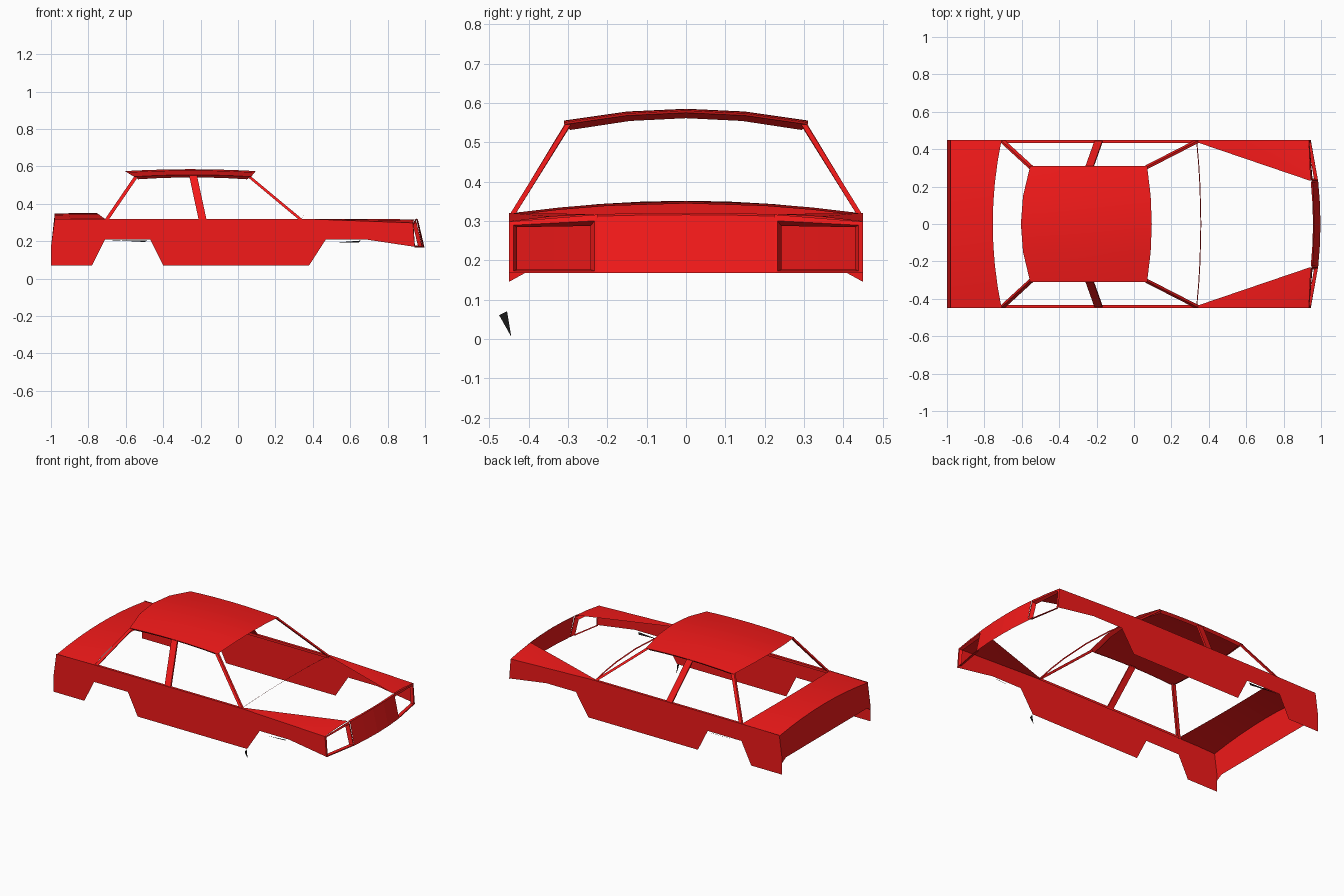
import bpy, bmesh
from mathutils import Vector

if "Cube" in bpy.data.objects:
    bpy.data.objects.remove(bpy.data.objects["Cube"])

def material(name, color):
    m = bpy.data.materials.new(name)
    m.diffuse_color = color
    m.use_nodes = True
    m.node_tree.nodes["Principled BSDF"].inputs["Base Color"].default_value = m.diffuse_color
    return m

RED = material("red_paint", (0.9, 0.01, 0.01, 1))
BLACK = material("black_trim", (0.01, 0.01, 0.01, 1))

def make(name, verts, faces, mat=RED, mirror=False, smooth=False):
    me = bpy.data.meshes.new(name)
    me.from_pydata([tuple(v) for v in verts], [], faces)
    bm = bmesh.new()
    bm.from_mesh(me)
    bmesh.ops.recalc_face_normals(bm, faces=bm.faces)
    bm.to_mesh(me)
    bm.free()
    ob = bpy.data.objects.new(name, me)
    bpy.context.collection.objects.link(ob)
    me.materials.append(mat)
    if mirror:
        mod = ob.modifiers.new("mirror", 'MIRROR')
        mod.use_axis = (False, True, False)
        mod.use_clip = False
    if smooth:
        bpy.ops.object.select_all(action='DESELECT')
        ob.select_set(True)
        bpy.context.view_layer.objects.active = ob
        bpy.ops.object.shade_smooth_by_angle(angle=0.5)
    return ob

def sheet(name, rows, **kw):
    """Skin equal-length rows of points with quads."""
    n = len(rows[0])
    faces = [(r * n + c, r * n + c + 1, (r + 1) * n + c + 1, (r + 1) * n + c)
             for r in range(len(rows) - 1) for c in range(n - 1)]
    return make(name, [p for row in rows for p in row], faces, **kw)

def bar(name, top, bottom, wx, wy):
    """Slanted mirrored pillar with a rectangular section."""
    verts = [(p[0] + a * wx / 2, p[1] + b * wy / 2, p[2])
             for p in (bottom, top) for a, b in ((-1, -1), (1, -1), (1, 1), (-1, 1))]
    faces = [(i, (i + 1) % 4, 4 + (i + 1) % 4, 4 + i) for i in range(4)]
    make(name, verts, faces + [(3, 2, 1, 0), (4, 5, 6, 7)], mirror=True)

# Side panels with wheel arch cut-outs
profile = [(-1, 0.07), (-0.78, 0.07), (-0.71, 0.21), (-0.47, 0.21), (-0.40, 0.07),
           (0.38, 0.07), (0.47, 0.21), (0.68, 0.21), (0.945, 0.17), (0.935, 0.298),
           (0.34, 0.32), (-0.70, 0.32), (-0.98, 0.318), (-1, 0.17)]
make("side_panel", [(x, 0.45, z) for x, z in profile],
     [tuple(range(len(profile)))], mirror=True)

# Window sill ledge along the belt line
belt = [(-0.72, 0.32), (0.34, 0.32)]
sheet("window_sill", [[(x, 0.45, z) for x, z in belt], [(x, 0.434, z) for x, z in belt],
                      [(x, 0.434, z - 0.015) for x, z in belt]], mirror=True)

# Roof: crowned panel with a turned-in lip
YS = (-0.31, -0.15, 0, 0.15, 0.31)
STEPS = 6

def roof_point(i, y):
    q, t = (y / 0.31) ** 2, i / STEPS
    x0, x1 = -0.605 + 0.05 * q, 0.095 - 0.025 * q
    return Vector((x0 + (x1 - x0) * t, y, 0.585 - 0.03 * q - 0.01 * (2 * t - 1) ** 2))

sheet("roof", [[roof_point(i, y) for y in YS] for i in range(STEPS + 1)], smooth=True)
rim = ([roof_point(0, y) for y in YS] + [roof_point(i, YS[-1]) for i in range(1, STEPS)]
       + [roof_point(STEPS, y) for y in reversed(YS)]
       + [roof_point(i, YS[0]) for i in range(STEPS - 1, 0, -1)])
rim.append(rim[0])
inset = [Vector((-0.25 + (p.x + 0.25) * 0.93, p.y * 0.95, p.z - 0.014)) for p in rim]
sheet("roof_lip", [rim, inset])

# Pillars
bar("front_pillar", (0.06, 0.30, 0.545), (0.333, 0.44, 0.318), 0.022, 0.014)
bar("middle_pillar", (-0.24, 0.30, 0.55), (-0.19, 0.44, 0.318), 0.042, 0.012)
bar("rear_pillar", (-0.545, 0.298, 0.545), (-0.70, 0.44, 0.318), 0.022, 0.014)

# Windscreen base strip
CY = (-0.44, -0.32, -0.2, 0, 0.2, 0.32, 0.44)
def cowl(y, dx, dz):
    q = (y / 0.44) ** 2
    return (0.36 - 0.022 * q + dx, y, 0.35 - 0.03 * q + dz)
sheet("windscreen_base", [[cowl(y, 0, 0) for y in CY], [cowl(y, -0.005, -0.006) for y in CY]])

# Boot lid and tail panel
TY = (-0.45, -0.335, -0.22, -0.11, 0, 0.11, 0.22, 0.335, 0.45)
def crown(y):
    return 0.351 - 0.034 * (y / 0.45) ** 2
sheet("boot_lid", [[(-0.98, y, crown(y) - 0.004) for y in TY],
                   [(-0.86, y, crown(y)) for y in TY],
                   [(-0.755 + 0.047 * (y / 0.45) ** 2, y, crown(y)) for y in TY]], smooth=True)
sheet("tail_panel", [[(-0.98, y, crown(y) - 0.004) for y in TY],
                     [(-1, y, 0.167) for y in TY]])
make("tail_corner", [(-1, 0.45, 0.167), (-1, 0.45, 0.145), (-1, 0.41, 0.167)],
     [(0, 1, 2)], mirror=True)

# Front wings: triangles either side of the open bonnet
make("front_wing", [(0.34, 0.45, 0.32), (0.34, 0.436, 0.32), (0.945, 0.23, 0.317),
                    (0.94, 0.34, 0.311), (0.935, 0.45, 0.298)],
     [(0, 1, 2), (0, 2, 3), (0, 3, 4)], mirror=True, smooth=True)

# Nose panel between the headlight openings
NY = (-0.225, -0.11, 0, 0.11, 0.225)
def bulge(y):
    return 0.012 * (1 - (y / 0.225) ** 2)
sheet("nose_panel", [[(0.945 + bulge(y), y, 0.317 + bulge(y) * 0.3) for y in NY],
                     [(0.955 + bulge(y) * 0.6, y, 0.312 + bulge(y) * 0.3) for y in NY],
                     [(0.985 + bulge(y), y, 0.167) for y in NY]])

# Headlight surround: outer ring, opening edge and inner return
outer = [(0.95, 0.225, 0.316), (0.935, 0.45, 0.298), (0.945, 0.45, 0.167), (0.985, 0.225, 0.167)]
edge = [(0.955, 0.232, 0.300), (0.938, 0.438, 0.289), (0.946, 0.438, 0.173), (0.984, 0.232, 0.173)]
inner = [(0.935, 0.243, 0.287), (0.922, 0.43, 0.284), (0.93, 0.43, 0.176), (0.962, 0.243, 0.176)]
sheet("headlight_surround", [r + r[:1] for r in (outer, edge, inner)], mirror=True)

# Small black scraps around the wheel arches
make("mud_flap", [(0.38, -0.475, 0.06), (0.38, -0.455, 0.07), (0.38, -0.444, 0.005)],
     [(0, 1, 2)], mat=BLACK)
make("front_arch_trim", [(0.51, -0.45, 0.192), (0.655, -0.45, 0.203), (0.645, -0.44, 0.192)],
     [(0, 1, 2)], mat=BLACK)
make("rear_arch_trim", [(-0.687, 0.45, 0.206), (-0.484, 0.45, 0.203), (-0.5, 0.44, 0.196)],
     [(0, 1, 2)], mat=BLACK)
